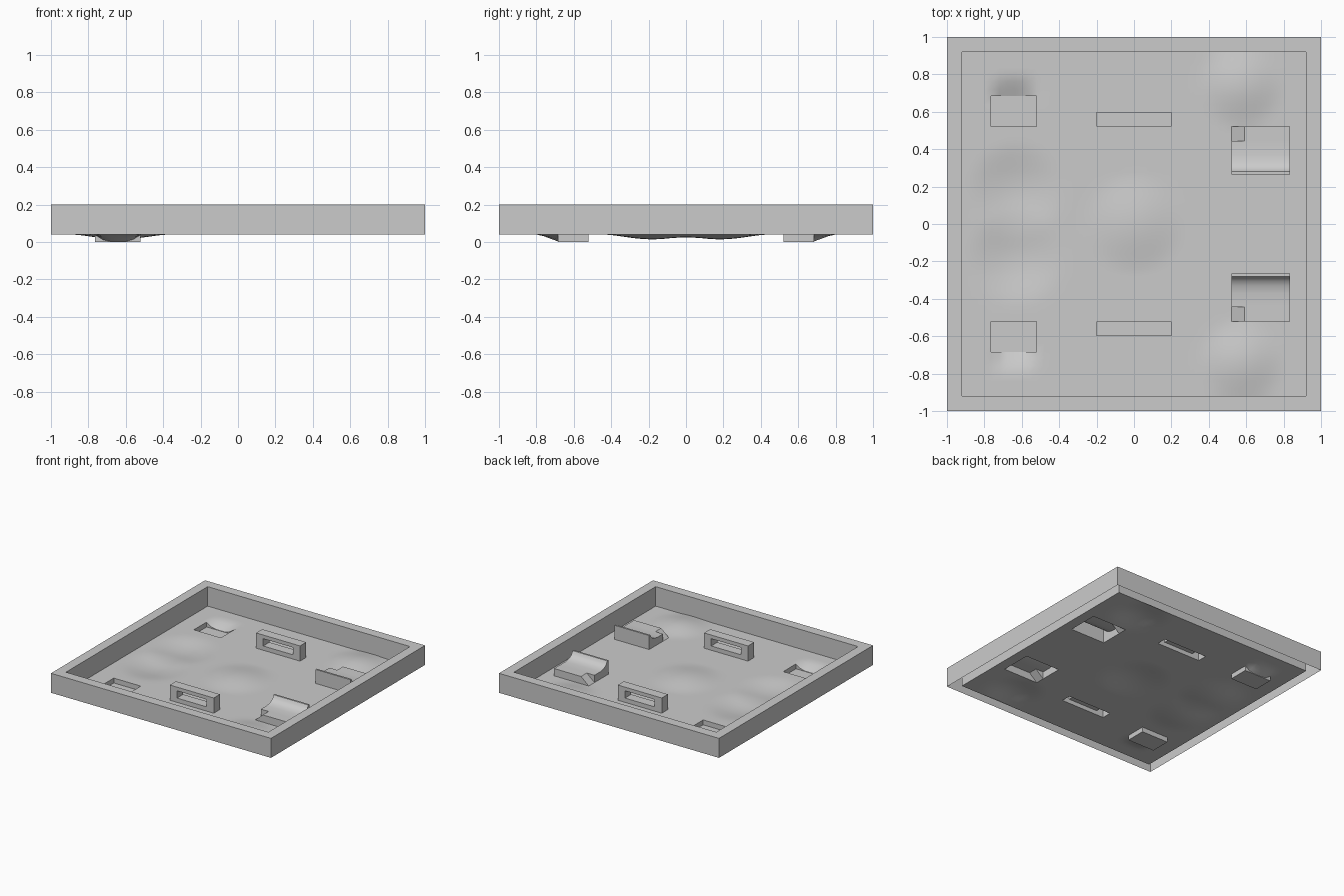
import bpy, bmesh, math

if "Cube" in bpy.data.objects:
    bpy.data.objects.remove(bpy.data.objects["Cube"])

FLOOR = 0.04
TOP = 0.2
IN = 0.92


def make(name, polys, flip=False, recalc=True, smooth=False):
    """Build an object from polygons given as lists of points."""
    bm = bmesh.new()
    for p in polys:
        bm.faces.new([bm.verts.new(v) for v in p])
    bmesh.ops.remove_doubles(bm, verts=bm.verts, dist=1e-5)
    if recalc:
        bmesh.ops.recalc_face_normals(bm, faces=bm.faces)
    if flip:
        bmesh.ops.reverse_faces(bm, faces=bm.faces)
    me = bpy.data.meshes.new(name)
    bm.to_mesh(me)
    bm.free()
    ob = bpy.data.objects.new(name, me)
    bpy.context.collection.objects.link(ob)
    if smooth:
        bpy.ops.object.select_all(action='DESELECT')
        bpy.context.view_layer.objects.active = ob
        ob.select_set(True)
        bpy.ops.object.shade_smooth_by_angle(angle=math.radians(35))
    return ob


# rectangles on the +y half where other parts replace the floor (mirrored in y)
POCKET = (-0.765, -0.52, 0.52, 0.685)
SLOT = (-0.2, 0.2, 0.52, 0.6)
BLOCK = (0.52, 0.835, 0.265, 0.52)
PARTS = (POCKET, SLOT, BLOCK)

# gentle bumps and dips: x, y, radius, height
BUMPS = [(0, 0, 0.28, 0.025)]
for s in (1, -1):
    BUMPS += [(-0.63, 0.18 * s, 0.27, -0.026), (0.57, 0.74 * s, 0.24, 0.03)]


def floor_z(x, y):
    z = FLOOR
    for bx, by, r, h in BUMPS:
        d = ((x - bx) ** 2 + (y - by) ** 2) / r ** 2
        if d < 1:
            z += h * (1 - d) ** 2
    # fan-shaped ramp leading out of each pocket
    t = (abs(y) - POCKET[3]) / 0.1
    if -0.01 <= t < 1:
        w = min(1, max(0, (0.125 - abs(x + 0.6425)) / 0.06))
        z -= 0.037 * (1 - max(0, t)) * w
    return z


def lines(marks):
    base = [-IN + 2 * IN * i / 46 for i in range(47)]
    keep = [b for b in base if all(abs(b - m) > 0.012 for m in marks)]
    return sorted(keep + marks)


# floor sheet with openings
xs = lines([v for p in PARTS for v in p[:2] if v != -0.52] + [-0.52, -IN, IN])
ys = lines(sorted({s * v for p in PARTS for v in p[2:] for s in (1, -1)} | {-IN, IN}))
cells = []
for xa, xb in zip(xs, xs[1:]):
    for ya, yb in zip(ys, ys[1:]):
        cx, cy = (xa + xb) / 2, abs(ya + yb) / 2
        if any(p[0] < cx < p[1] and p[2] < cy < p[3] for p in PARTS):
            continue
        cells.append([(x, y, floor_z(x, y)) for x, y in
                      ((xa, ya), (xb, ya), (xb, yb), (xa, yb))])
make("floor_panel", cells, recalc=False, smooth=True)

# frame: an inverted channel open underneath
loops = [[(r * a, r * b, z) for a, b in ((-1, -1), (1, -1), (1, 1), (-1, 1))]
         for r, z in ((1, FLOOR), (1, TOP), (IN, TOP), (IN, FLOOR))]
make("frame", [[A[i], A[(i + 1) % 4], B[(i + 1) % 4], B[i]]
               for A, B in zip(loops, loops[1:]) for i in range(4)])


# sunken pockets
def pocket(s, name):
    x0, x1, y0, y1 = POCKET
    b = 0.0
    polys = [[(x0, y0, b), (x1, y0, b), (x1, y1, b), (x0, y1, b)]]
    for p, q in (((x0, y0), (x1, y0)), ((x0, y0), (x0, y1)), ((x1, y0), (x1, y1))):
        polys.append([(*p, b), (*q, b), (*q, FLOOR), (*p, FLOOR)])
    row = [x for x in xs if x0 <= x <= x1]
    for xa, xb in zip(row, row[1:]):
        polys.append([(xa, y1, b), (xb, y1, b),
                      (xb, y1, floor_z(xb, y1)), (xa, y1, floor_z(xa, y1))])
    make(name, [[(x, s * y, z) for x, y, z in p] for p in polys], flip=True)


# upright brackets with a window through them
def bracket(s, name):
    x0, x1, y0, y1 = SLOT
    o = [(x0, FLOOR), (x0, 0.165), (x1, 0.165), (x1, FLOOR)]
    w = [(-0.135, 0.075), (-0.135, 0.135), (0.135, 0.135), (0.135, 0.075)]
    polys = []
    for i in range(4):
        j = (i + 1) % 4
        for y in (y0, y1):
            polys.append([(p[0], s * y, p[1]) for p in (o[i], o[j], w[j], w[i])])
        for ring in ((o, w) if i < 3 else (w,)):
            (a, b), (c, d) = ring[i], ring[j]
            polys.append([(a, s * y0, b), (c, s * y0, d), (c, s * y1, d), (a, s * y1, b)])
    make(name, polys)


# raised blocks with a curved lip and a ramped corner
def block(s, name):
    x0, x1, y0, y1 = BLOCK
    xn, yn, h = 0.59, 0.445, 0.1
    prof = [(y0, FLOOR), (y0, 0.155), (0.28, 0.155), (0.29, 0.135), (0.305, 0.12),
            (0.33, 0.108), (0.37, h), (yn, h)]
    polys = [[(x0, *a), (x1, *a), (x1, *b), (x0, *b)] for a, b in zip(prof, prof[1:])]
    polys += [
        [(x0, *p) for p in prof] + [(x0, yn, FLOOR)],
        [(x1, *p) for p in prof] + [(x1, y1, h), (x1, y1, FLOOR)],
        [(xn, yn, h), (x1, yn, h), (x1, y1, h), (xn, y1, h)],
        [(xn, yn, h), (xn, y1, h), (x0, y1, FLOOR), (x0, yn, FLOOR)],
        [(x0, yn, h), (xn, yn, h), (x0, yn, FLOOR)],
        [(xn, y1, h), (x1, y1, h), (x1, y1, FLOOR), (x0, y1, FLOOR)],
    ]
    make(name, [[(x, s * y, z) for x, y, z in p] for p in polys], smooth=True)


for s, side in ((1, "back"), (-1, "front")):
    pocket(s, side + "_pocket")
    bracket(s, side + "_bracket")
    block(s, side + "_lip_block")
